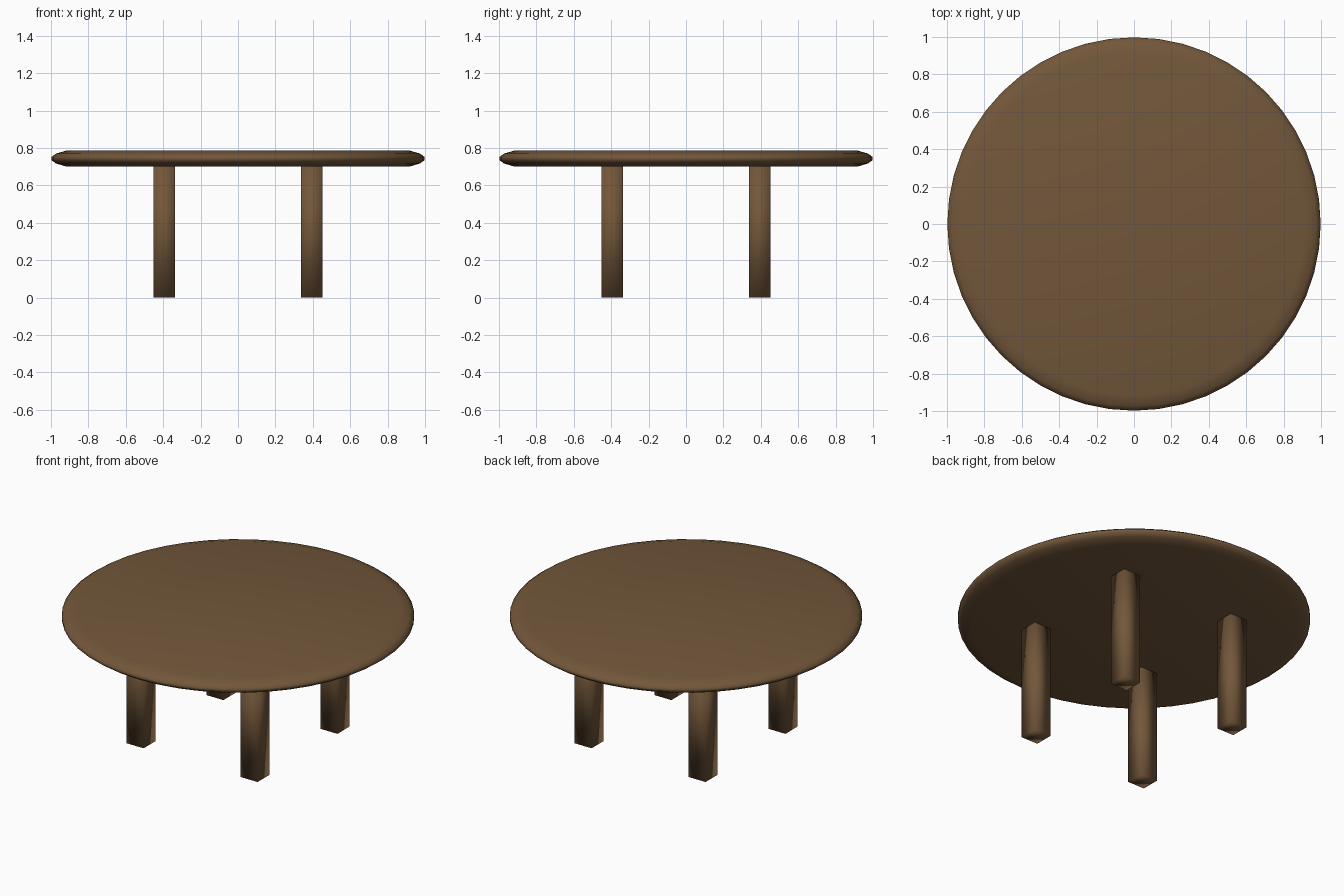
import bpy, bmesh, math

if "Cube" in bpy.data.objects:
    bpy.data.objects.remove(bpy.data.objects["Cube"])

wood = bpy.data.materials.new("brown wood")
wood.diffuse_color = (0.17, 0.095, 0.043, 1)
wood.use_nodes = True
wood.node_tree.nodes["Principled BSDF"].inputs["Base Color"].default_value = wood.diffuse_color


def finish(bm, name):
    bmesh.ops.recalc_face_normals(bm, faces=bm.faces)
    for f in bm.faces:
        f.smooth = True
    me = bpy.data.meshes.new(name)
    bm.to_mesh(me)
    bm.free()
    me.materials.append(wood)
    ob = bpy.data.objects.new(name, me)
    bpy.context.collection.objects.link(ob)
    return ob


# Round top with a blunt, faceted rim, lathed from its edge profile
SIDES = 48
profile = [(0.915, 0.70), (0.973, 0.717), (0.998, 0.735),
           (0.998, 0.752), (0.973, 0.77), (0.915, 0.787)]
bm = bmesh.new()
rings = []
for r, z in profile:
    rings.append([bm.verts.new((r * math.cos(2 * math.pi * i / SIDES),
                                r * math.sin(2 * math.pi * i / SIDES), z))
                  for i in range(SIDES)])
for a, b in zip(rings, rings[1:]):
    for i in range(SIDES):
        j = (i + 1) % SIDES
        bm.faces.new((a[i], a[j], b[j], b[i]))
bm.faces.new(rings[0][::-1])
bm.faces.new(rings[-1])
finish(bm, "table_top")

# Four square legs, smooth shaded across their edges
for sx, xn in ((-1, "left"), (1, "right")):
    for sy, yn in ((-1, "front"), (1, "back")):
        bm = bmesh.new()
        bmesh.ops.create_cube(bm, size=1)
        bmesh.ops.scale(bm, vec=(0.117, 0.117, 0.70), verts=bm.verts)
        bmesh.ops.translate(bm, vec=(sx * 0.394, sy * 0.394, 0.35), verts=bm.verts)
        finish(bm, f"{yn}_{xn}_leg")
